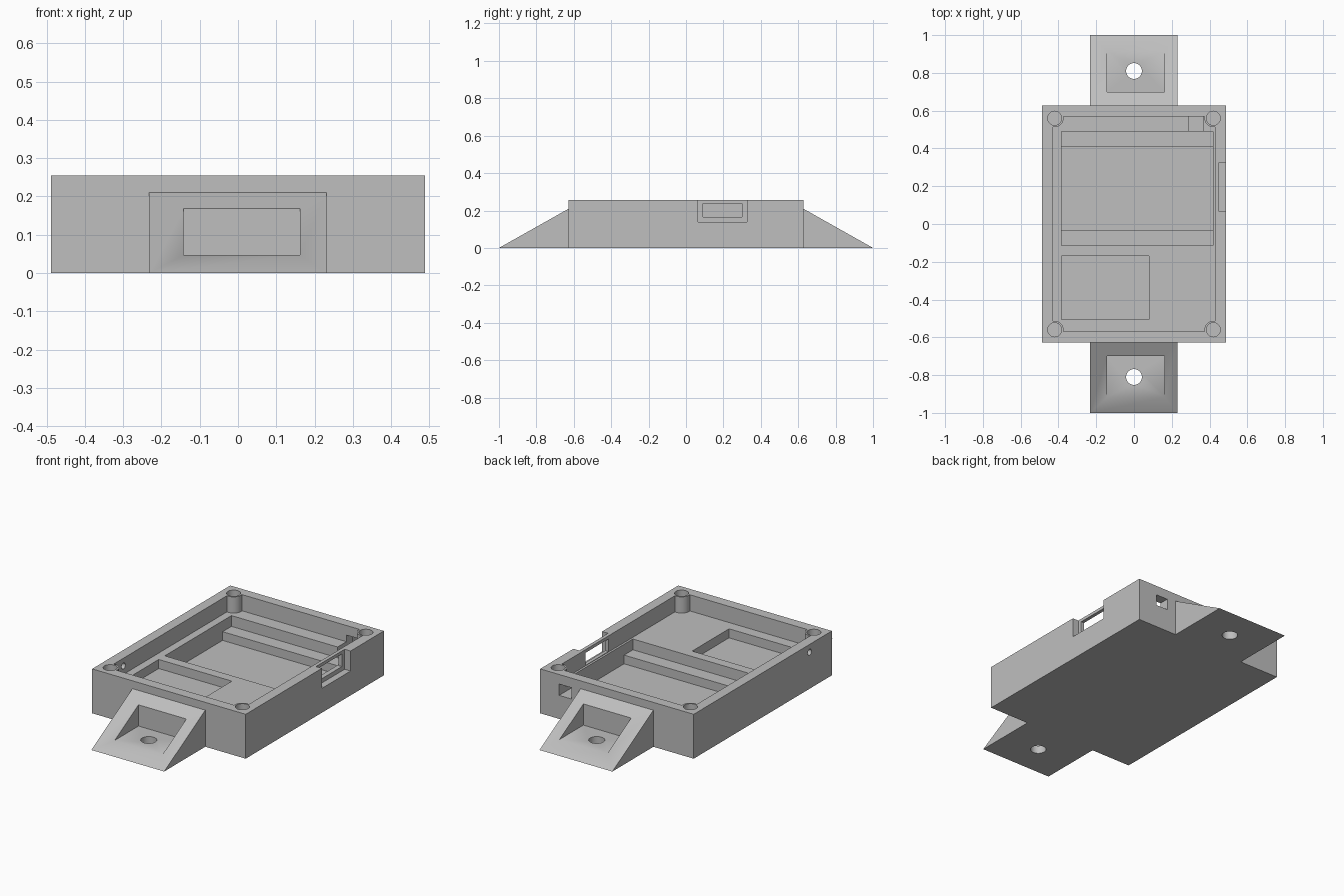
import bpy
import bmesh
from mathutils import Matrix

old = bpy.data.objects.get("Cube")
if old:
    bpy.data.objects.remove(old, do_unlink=True)

grey = bpy.data.materials.new("plain grey")
grey.use_nodes = True
grey.diffuse_color = (0.52, 0.52, 0.52, 1)
grey.node_tree.nodes["Principled BSDF"].inputs["Base Color"].default_value = (0.52, 0.52, 0.52, 1)


def make(name, bm):
    bmesh.ops.recalc_face_normals(bm, faces=bm.faces)
    mesh = bpy.data.meshes.new(name)
    bm.to_mesh(mesh)
    bm.free()
    mesh.materials.append(grey)
    obj = bpy.data.objects.new(name, mesh)
    bpy.context.collection.objects.link(obj)
    return obj


def box(name, x, y, z):
    bm = bmesh.new()
    bmesh.ops.create_cube(bm, size=1)
    for v in bm.verts:
        v.co = [r[0] if c < 0 else r[1] for c, r in zip(v.co, (x, y, z))]
    return make(name, bm)


def cylinder(name, centre, radius, depth, axis="Z"):
    turn = Matrix.Rotation(1.570796, 4, "Y") if axis == "X" else Matrix()
    bm = bmesh.new()
    bmesh.ops.create_cone(bm, cap_ends=True, segments=40, radius1=radius, radius2=radius,
                          depth=depth, matrix=Matrix.Translation(centre) @ turn)
    return make(name, bm)


def cut(target, cutter):
    mod = target.modifiers.new("cut", "BOOLEAN")
    mod.operation = "DIFFERENCE"
    mod.solver = "EXACT"
    mod.object = cutter
    bpy.context.view_layer.objects.active = target
    bpy.ops.object.modifier_apply(modifier=mod.name)
    bpy.data.objects.remove(cutter, do_unlink=True)


def finish(obj):
    bpy.ops.object.select_all(action="DESELECT")
    obj.select_set(True)
    bpy.context.view_layer.objects.active = obj
    bpy.ops.object.shade_smooth_by_angle(angle=0.6)


W, L, H = 0.488, 0.627, 0.255     # half width, half length and height of the case
SHELF = 0.162
corners = [(sx * 0.42, sy * 0.56) for sx in (-1, 1) for sy in (-1, 1)]

# Open case; the cavity leaves a round screw post standing in each corner
case = box("case", (-W, W), (-L, L), (0, H))
cavity = box("cavity", (-0.43, 0.43), (-0.568, 0.57), (SHELF, 0.4))
for x, y in corners:
    cut(cavity, cylinder("post", (x, y, 0.3), 0.047, 0.5))
cut(case, cavity)
for x, y in corners:
    cut(case, cylinder("screw_hole", (x, y, 0.28), 0.037, 0.24))

# Stepped well, small front pocket and cable channel in the floor
cut(case, box("well_step", (-0.385, 0.418), (-0.115, 0.49), (0.1, 0.2)))
cut(case, box("well", (-0.385, 0.418), (-0.035, 0.41), (0.05, 0.15)))
cut(case, box("pocket", (-0.385, 0.08), (-0.505, -0.17), (0.11, 0.2)))
cut(case, box("channel", (0.29, 0.367), (0.48, 0.7), (0.135, 0.2)))

# Socket recess and window in the left wall, small round hole in the right wall
cut(case, box("socket_recess", (0.45, 0.6), (0.065, 0.325), (0.14, 0.4)))
cut(case, box("socket_window", (0.4, 0.6), (0.09, 0.3), (0.165, 0.237)))
cut(case, cylinder("side_hole", (-0.46, -0.425, 0.21), 0.017, 0.14, "X"))
finish(case)

# Wedge mounting tabs with a recessed screw seat at each end
for name, s in (("front_tab", -1), ("back_tab", 1)):
    bm = bmesh.new()
    face = bm.faces.new([bm.verts.new((-0.232, s * y, z)) for y, z in ((L, 0), (1, 0), (L, 0.21))])
    new = bmesh.ops.extrude_face_region(bm, geom=[face])["geom"]
    bmesh.ops.translate(bm, vec=(0.463, 0, 0), verts=[v for v in new if isinstance(v, bmesh.types.BMVert)])
    tab = make(name, bm)
    cut(tab, box("seat", (-0.142, 0.162), sorted((s * 0.70, s * 1.1)), (0.047, 0.4)))
    cut(tab, cylinder("bolt_hole", (0, s * 0.81, 0.05), 0.042, 0.3))
    finish(tab)
